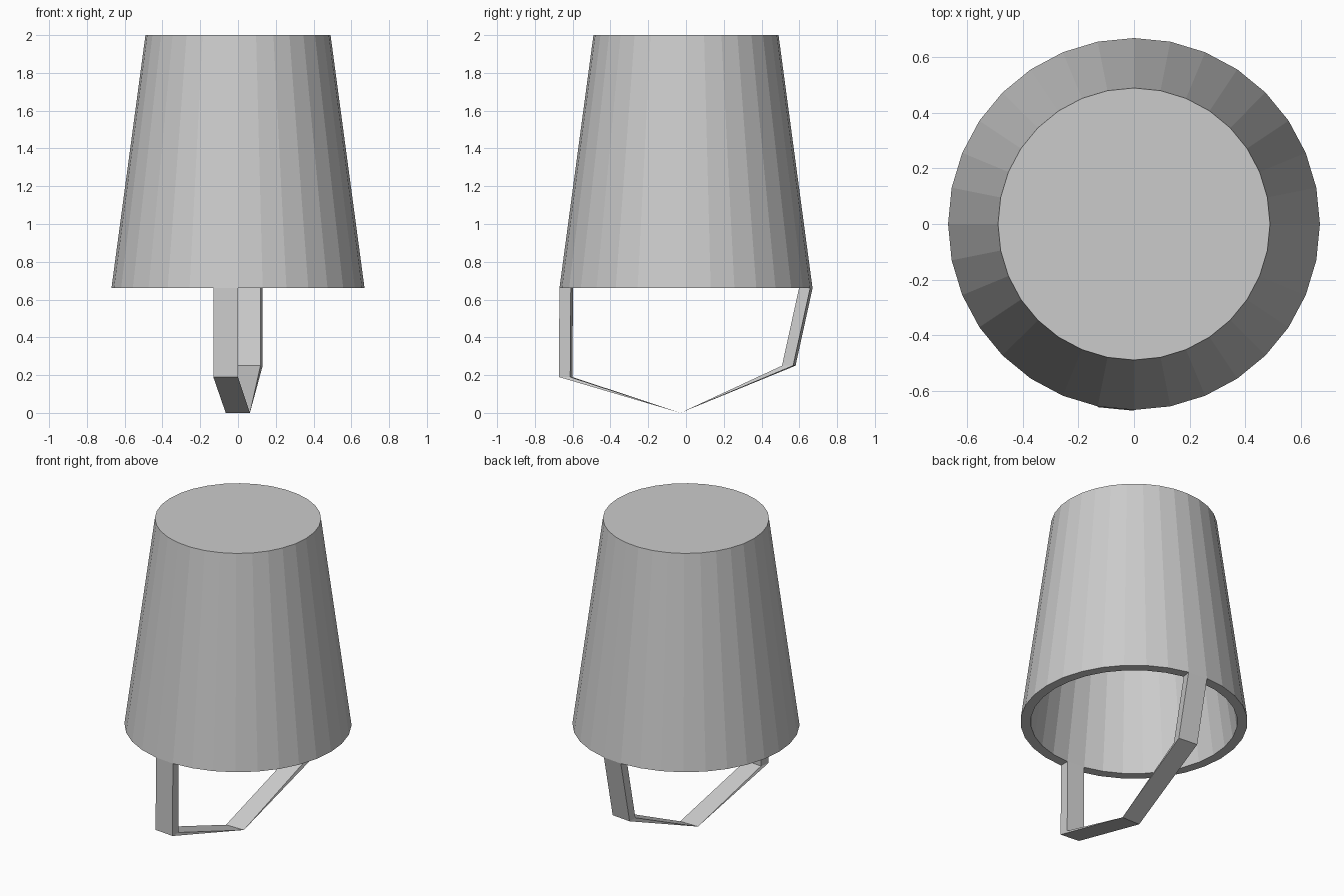
import bpy, bmesh, math

if "Cube" in bpy.data.objects:
    bpy.data.objects.remove(bpy.data.objects["Cube"])

SIDES = 32
RIM_Z, TOP_Z = 0.66, 2.0
R_OUT, R_IN = 0.67, 0.61


def finish(name, bm):
    bmesh.ops.recalc_face_normals(bm, faces=bm.faces[:])
    mesh = bpy.data.meshes.new(name)
    bm.to_mesh(mesh)
    bm.free()
    obj = bpy.data.objects.new(name, mesh)
    bpy.context.collection.objects.link(obj)
    return obj


def bridge(bm, a, b):
    n = len(a)
    for i in range(n):
        j = (i + 1) % n
        bm.faces.new((a[i], a[j], b[j], b[i]))


def polar(r, step, z, dy=0.0):
    t = 2 * math.pi * step / SIDES
    return (r * math.cos(t), r * math.sin(t) + dy, z)


# Upturned bucket: tapered outer wall, flat rim, hollow inside
bm = bmesh.new()
profile = [(0.49, TOP_Z), (R_OUT, RIM_Z), (R_IN, RIM_Z), (0.43, 1.94)]
rings = [[bm.verts.new(polar(r, i, z)) for i in range(SIDES)] for r, z in profile]
for a, b in zip(rings, rings[1:]):
    bridge(bm, a, b)
bm.faces.new(rings[0])
bm.faces.new(rings[-1])
finish("bucket", bm)


# Handle: two straps drawn from single rim segments, meeting in a thin edge
bm = bmesh.new()
tip_l = bm.verts.new((-0.065, -0.03, 0))
tip_r = bm.verts.new((0.063, -0.03, 0))


def strap(first, bend_z, bend_dy):
    def section(z, dy):
        return [bm.verts.new(polar(r, s, z, dy)) for r, s in
                ((R_OUT, first), (R_OUT, first + 1), (R_IN, first + 1), (R_IN, first))]
    top, bend = section(RIM_Z, 0), section(bend_z, bend_dy)
    bridge(bm, top, bend)
    # Taper from the bend to the shared edge
    a, b, c, d = bend
    ta, tb = (tip_l, tip_r) if a.co.x < b.co.x else (tip_r, tip_l)
    bm.faces.new((a, b, tb, ta))
    bm.faces.new((c, d, ta, tb))
    bm.faces.new((b, c, tb))
    bm.faces.new((d, a, ta))


strap(23, 0.19, -0.003)   # front strap, straight down
strap(7, 0.25, -0.09)     # back strap, leaning inward
finish("handle", bm)
